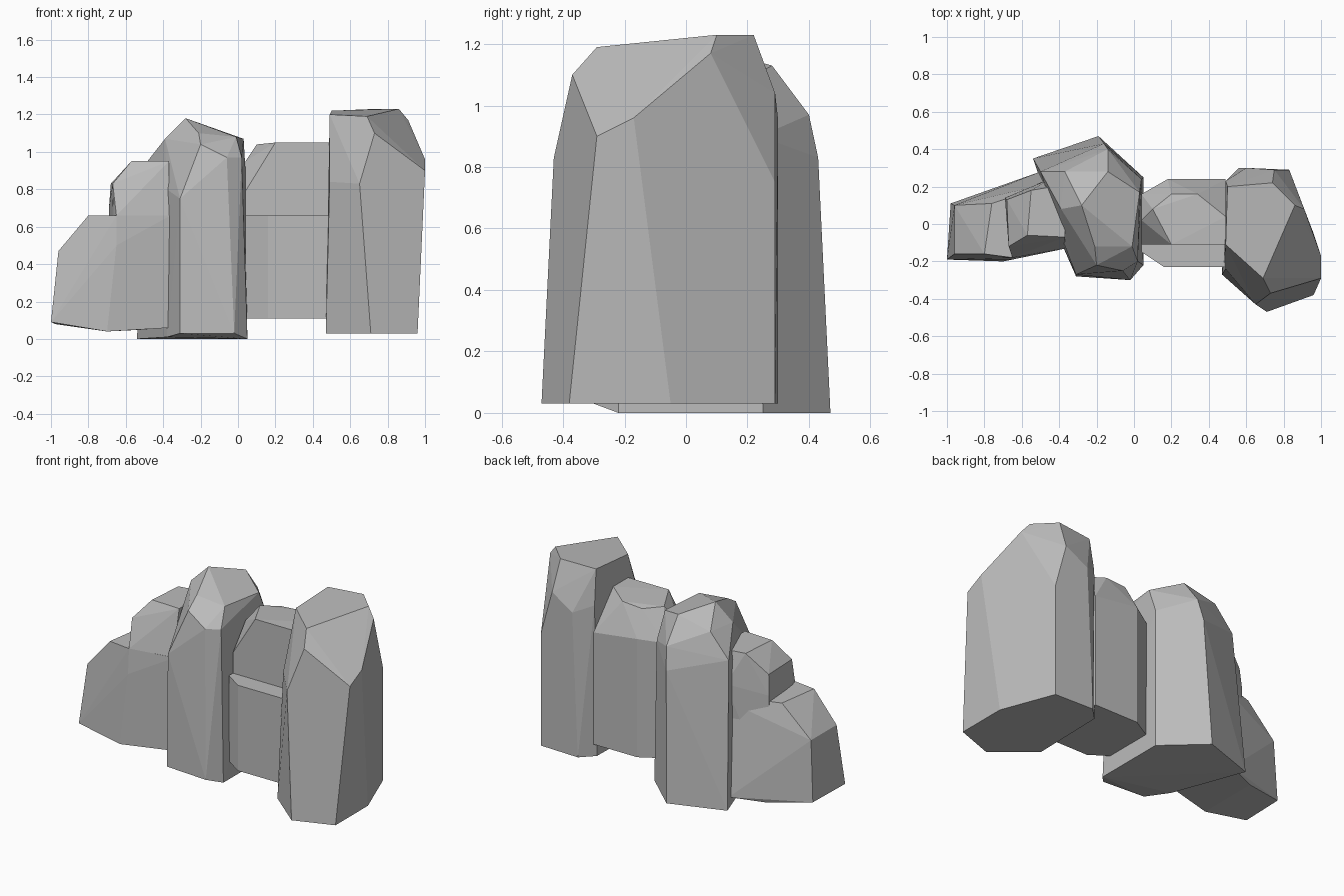
import bpy
import bmesh
import math
from mathutils import Vector

default_cube = bpy.data.objects.get("Cube")
if default_cube:
    bpy.data.objects.remove(default_cube, do_unlink=True)

# Single stone colour
stone = bpy.data.materials.new("stone_grey")
stone.use_nodes = True
stone_colour = (0.5, 0.5, 0.5, 1)
stone.diffuse_color = stone_colour
shader = stone.node_tree.nodes["Principled BSDF"]
shader.inputs["Base Color"].default_value = stone_colour
shader.inputs["Roughness"].default_value = 0.9

CENTI = 0.01


def chiselled_rock(name, footprint, shoulder, crown):
    """Wrap a faceted stone around three rings of corners (hundredths of a unit)."""
    mesh_builder = bmesh.new()
    for corner in footprint + shoulder + crown:
        mesh_builder.verts.new(Vector(corner) * CENTI)
    hull = bmesh.ops.convex_hull(mesh_builder, input=mesh_builder.verts[:])
    leftovers = {item for key in ("geom_interior", "geom_unused") for item in hull[key]
                 if isinstance(item, bmesh.types.BMVert)}
    bmesh.ops.delete(mesh_builder, geom=list(leftovers), context="VERTS")
    # Merge nearly level triangles into broad flat facets
    bmesh.ops.dissolve_limit(mesh_builder, angle_limit=math.radians(2),
                             verts=mesh_builder.verts[:], edges=mesh_builder.edges[:])
    bmesh.ops.recalc_face_normals(mesh_builder, faces=mesh_builder.faces[:])
    mesh = bpy.data.meshes.new(name)
    mesh_builder.to_mesh(mesh)
    mesh_builder.free()
    mesh.materials.append(stone)
    rock = bpy.data.objects.new(name, mesh)
    bpy.context.collection.objects.link(rock)
    return rock


# Tallest stone on the left side
chiselled_rock(
    "tall_rock",
    footprint=[(47, -27, 3), (71, -47, 3), (96, -38, 3), (96, -5, 3),
               (83, 29, 3), (56, 30, 3), (48, 22, 3)],
    shoulder=[(49, -24, 84), (65, -43, 83), (100, -29, 90), (100, -17, 96),
              (83, 29, 75), (75, 29, 104), (60, 30, 95), (49, 23, 100)],
    crown=[(49, -11, 120), (69, -29, 119), (73, -37, 110), (91, 8, 117),
           (86, 10, 123), (74, 22, 123), (50, 20, 122)],
)

# Middle stone and the ledge in front of it
chiselled_rock(
    "middle_rock",
    footprint=[(4, -11, 11), (49, -11, 11), (49, 24, 11), (18, 24, 11), (4, 16, 11)],
    shoulder=[(4, -11, 79), (4, 2, 95), (4, 16, 85), (18, 24, 87), (49, 24, 83)],
    crown=[(20, -11, 105), (49, -11, 105), (49, 4, 105), (34, 16, 104),
           (20, 16, 103), (10, 8, 104)],
)
ledge_footprint = [(4, -15, 11), (16, -23, 11), (49, -23, 11), (49, 5, 11), (4, 5, 11)]
chiselled_rock(
    "ledge_rock",
    footprint=ledge_footprint,
    shoulder=[],
    crown=[(x, y, 66) for x, y, z in ledge_footprint],
)

# Large stone right of the middle
chiselled_rock(
    "large_rock",
    footprint=[(-54, 35, 0), (-19, 47, 0), (5, 25, 0), (5, -22, 0),
               (-2, -30, 3), (-31, -28, 3), (-38, -12, 1)],
    shoulder=[(-31, -27, 75), (-6, -25, 97), (2, -20, 97), (4, 24, 90),
              (-16, 43, 83), (-50, 28, 93), (-38, -9, 80)],
    crown=[(-39, 8, 107), (-20, -22, 104), (-21, -12, 110), (-1, -12, 108),
           (3, 17, 107), (-28, 10, 118), (-14, 28, 113), (-37, 28, 108),
           (-14, 40, 97)],
)

# Stepped stones falling away to the right side
chiselled_rock(
    "step_rock",
    footprint=[(-65, -17, 10), (-36, -12, 10), (-36, 24, 10), (-69, 15, 10)],
    shoulder=[(-65, -18, 66), (-37, -13, 66), (-69, 14, 70), (-67, -12, 83),
              (-68, 13, 83), (-45, 24, 75)],
    crown=[(-57, -6, 95), (-37, -7, 95), (-37, 21, 95), (-55, 18, 95)],
)
chiselled_rock(
    "low_rock",
    footprint=[(-100, -19, 9), (-70, -20, 4), (-36, -13, 6), (-36, 30, 6),
               (-50, 28, 5), (-70, 20, 4), (-98, 11, 8)],
    shoulder=[(-96, -16, 47), (-96, 10, 47), (-65, -19, 50)],
    crown=[(-80, -16, 66), (-65, -18, 66), (-36, -13, 66), (-36, 24, 66),
           (-76, 11, 66)],
)
